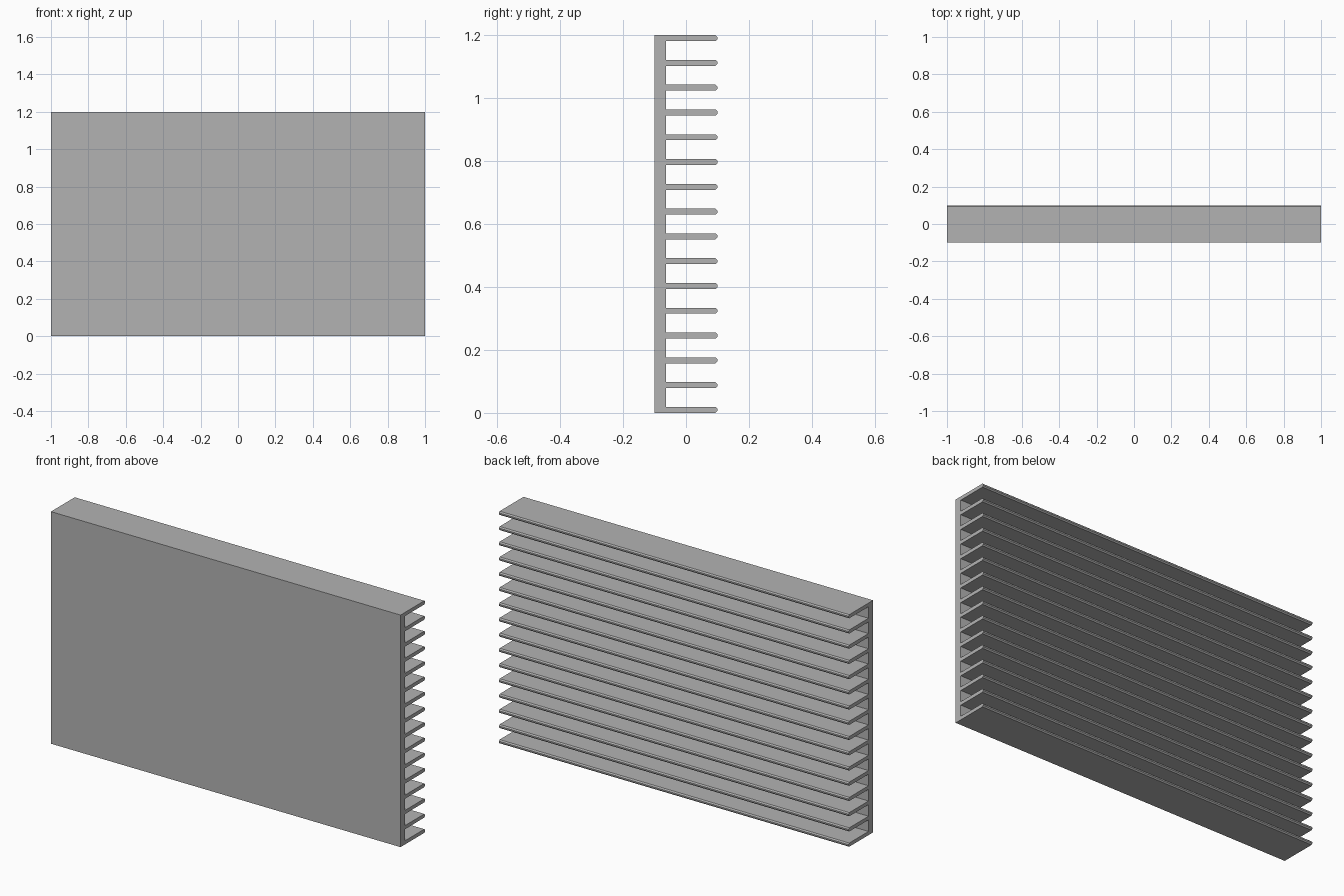
import bpy, bmesh

if "Cube" in bpy.data.objects:
    bpy.data.objects.remove(bpy.data.objects["Cube"])

LENGTH, HEIGHT = 2.0, 1.2
FRONT, PLATE_BACK, TIP = -0.1, -0.063, 0.1
FIN_COUNT, FIN_T, CHAMFER = 16, 0.019, 0.006

grey = bpy.data.materials.new("aluminium_grey")
grey.diffuse_color = (0.45, 0.45, 0.45, 1)
grey.use_nodes = True
grey.node_tree.nodes["Principled BSDF"].inputs["Base Color"].default_value = grey.diffuse_color


def extrude_profile(name, points):
    """Extrude a (y, z) outline along x, centred on x = 0."""
    bm = bmesh.new()
    face = bm.faces.new([bm.verts.new((-LENGTH / 2, y, z)) for y, z in points])
    ext = bmesh.ops.extrude_face_region(bm, geom=[face])
    verts = [g for g in ext["geom"] if isinstance(g, bmesh.types.BMVert)]
    bmesh.ops.translate(bm, verts=verts, vec=(LENGTH, 0, 0))
    bmesh.ops.recalc_face_normals(bm, faces=bm.faces)
    mesh = bpy.data.meshes.new(name)
    bm.to_mesh(mesh)
    bm.free()
    mesh.materials.append(grey)
    obj = bpy.data.objects.new(name, mesh)
    bpy.context.collection.objects.link(obj)
    return obj


# Flat mounting plate
extrude_profile("base_plate", [(FRONT, 0), (PLATE_BACK, 0),
                               (PLATE_BACK, HEIGHT), (FRONT, HEIGHT)])

# Evenly spaced cooling fins with chamfered tips
pitch = (HEIGHT - FIN_T) / (FIN_COUNT - 1)
for i in range(FIN_COUNT):
    z0 = i * pitch
    z1 = z0 + FIN_T
    extrude_profile(f"fin_{i + 1:02d}", [
        (PLATE_BACK, z0), (TIP - CHAMFER, z0), (TIP, z0 + CHAMFER),
        (TIP, z1 - CHAMFER), (TIP - CHAMFER, z1), (PLATE_BACK, z1)])
